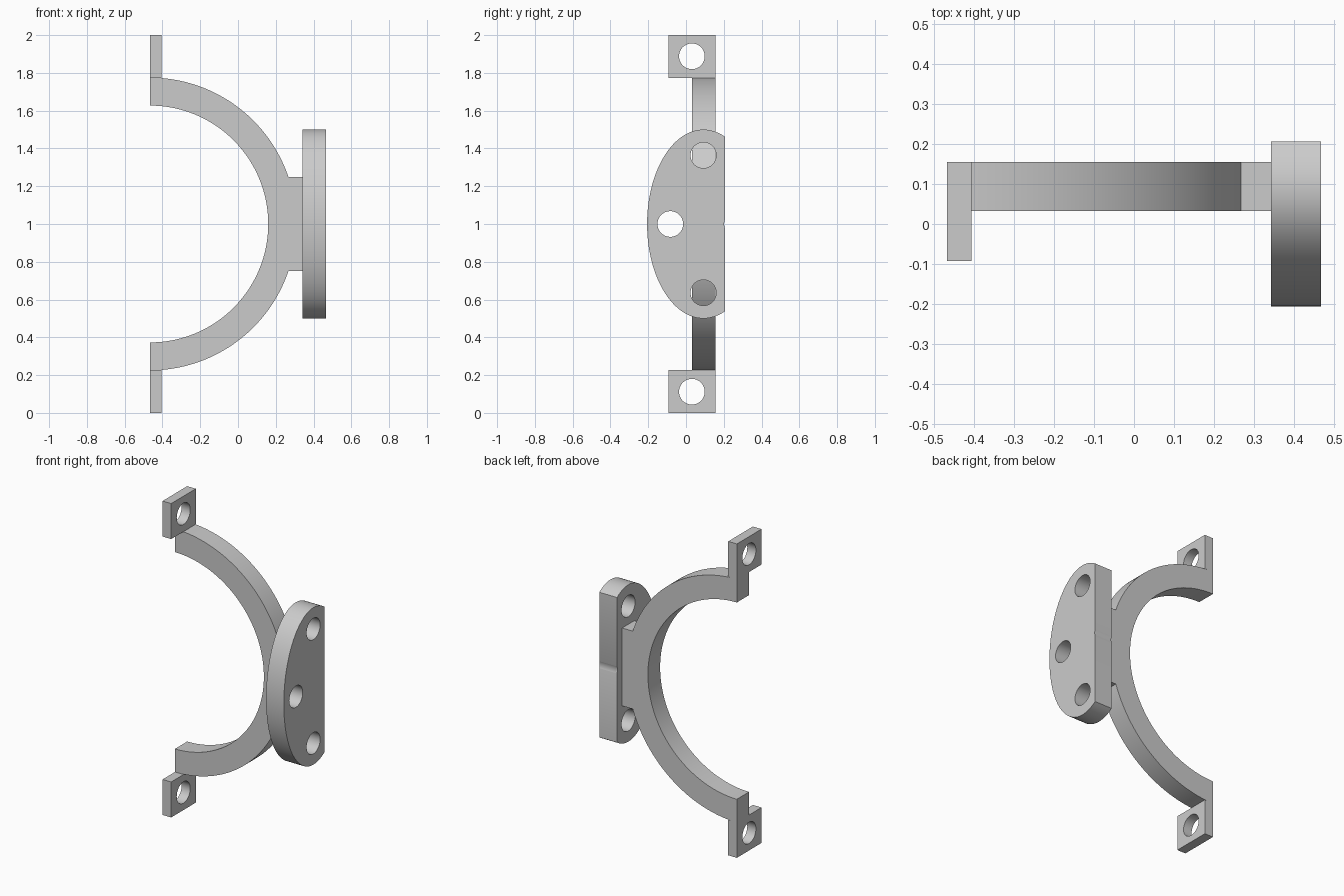
import bpy
import bmesh
from math import radians, degrees, asin, sin, cos
from mathutils import Vector

cube = bpy.data.objects.get("Cube")
if cube:
    bpy.data.objects.remove(cube, do_unlink=True)

grey = bpy.data.materials.new("plain grey")
grey.use_nodes = True
grey.diffuse_color = (0.6, 0.6, 0.6, 1)
grey.node_tree.nodes["Principled BSDF"].inputs["Base Color"].default_value = (0.6, 0.6, 0.6, 1)

HOLE = 0.068


def arc(cu, cv, ru, rv, start, end, steps):
    """Points on an elliptical arc, angles in degrees."""
    angles = [radians(start + (end - start) * i / steps) for i in range(steps + 1)]
    return [(cu + ru * cos(a), cv + rv * sin(a)) for a in angles]


def prism(name, points, axis, low, high):
    """Extrude a flat outline: (x, z) along y, or (y, z) along x."""
    bm = bmesh.new()
    place = (lambda u, v: (u, low, v)) if axis == "y" else (lambda u, v: (low, u, v))
    face = bm.faces.new([bm.verts.new(place(u, v)) for u, v in points])
    top = bmesh.ops.extrude_face_region(bm, geom=[face])["geom"]
    shift = Vector((0, high - low, 0) if axis == "y" else (high - low, 0, 0))
    bmesh.ops.translate(bm, vec=shift, verts=[g for g in top if isinstance(g, bmesh.types.BMVert)])
    bmesh.ops.recalc_face_normals(bm, faces=bm.faces)
    mesh = bpy.data.meshes.new(name)
    bm.to_mesh(mesh)
    bm.free()
    mesh.materials.append(grey)
    obj = bpy.data.objects.new(name, mesh)
    bpy.context.collection.objects.link(obj)
    return obj


def drill(obj, centres, low, high):
    """Cut round holes along x, then drop the cutters."""
    for y, z in centres:
        cutter = prism("hole_cutter", arc(y, z, HOLE, HOLE, 0, 354, 59), "x", low, high)
        cutter.hide_render = True
        mod = obj.modifiers.new("hole", "BOOLEAN")
        mod.operation = "DIFFERENCE"
        mod.solver = "EXACT"
        mod.object = cutter
        bpy.context.view_layer.objects.active = obj
        bpy.ops.object.modifier_apply(modifier=mod.name)
        bpy.data.objects.remove(cutter, do_unlink=True)


# Half ring with the mounting neck on its outer side
R_OUT, R_IN, CX, BACK = 0.775, 0.627, -0.467, 0.155
neck = degrees(asin(0.248 / R_OUT))
outline = arc(CX, 1, R_OUT, R_OUT, -90, -neck, 48)
outline += [(0.345, 0.752), (0.345, 1.248)]
outline += arc(CX, 1, R_OUT, R_OUT, neck, 90, 48)
outline += arc(CX, 1, R_IN, R_IN, 90, -90, 96)
parts = [prism("half_ring", outline, "y", 0.032, BACK)]

# Drilled tabs at both ring ends
for name, z0, z1, zh in (("upper_tab", 1.774, 2, 1.888), ("lower_tab", 0, 0.226, 0.112)):
    tab = prism(name, [(-0.093, z0), (BACK, z0), (BACK, z1), (-0.093, z1)], "x", CX, -0.406)
    drill(tab, [(0.031, zh)], -0.6, -0.3)
    parts.append(tab)

# Truncated oval flange; its fourth hole only grazes the straight edge
cut = degrees(asin(0.114 / 0.298))
flange = prism("oval_flange", arc(0.092, 1, 0.298, 0.5, 90 - cut, 270 + cut, 96), "x", 0.342, 0.467)
drill(flange, [(0.092, 1.364), (0.092, 0.636), (-0.083, 1), (0.27, 1)], 0.2, 0.6)
parts.append(flange)

bpy.ops.object.select_all(action="DESELECT")
for obj in parts:
    obj.select_set(True)
bpy.context.view_layer.objects.active = parts[0]
bpy.ops.object.shade_smooth_by_angle(angle=radians(25))
